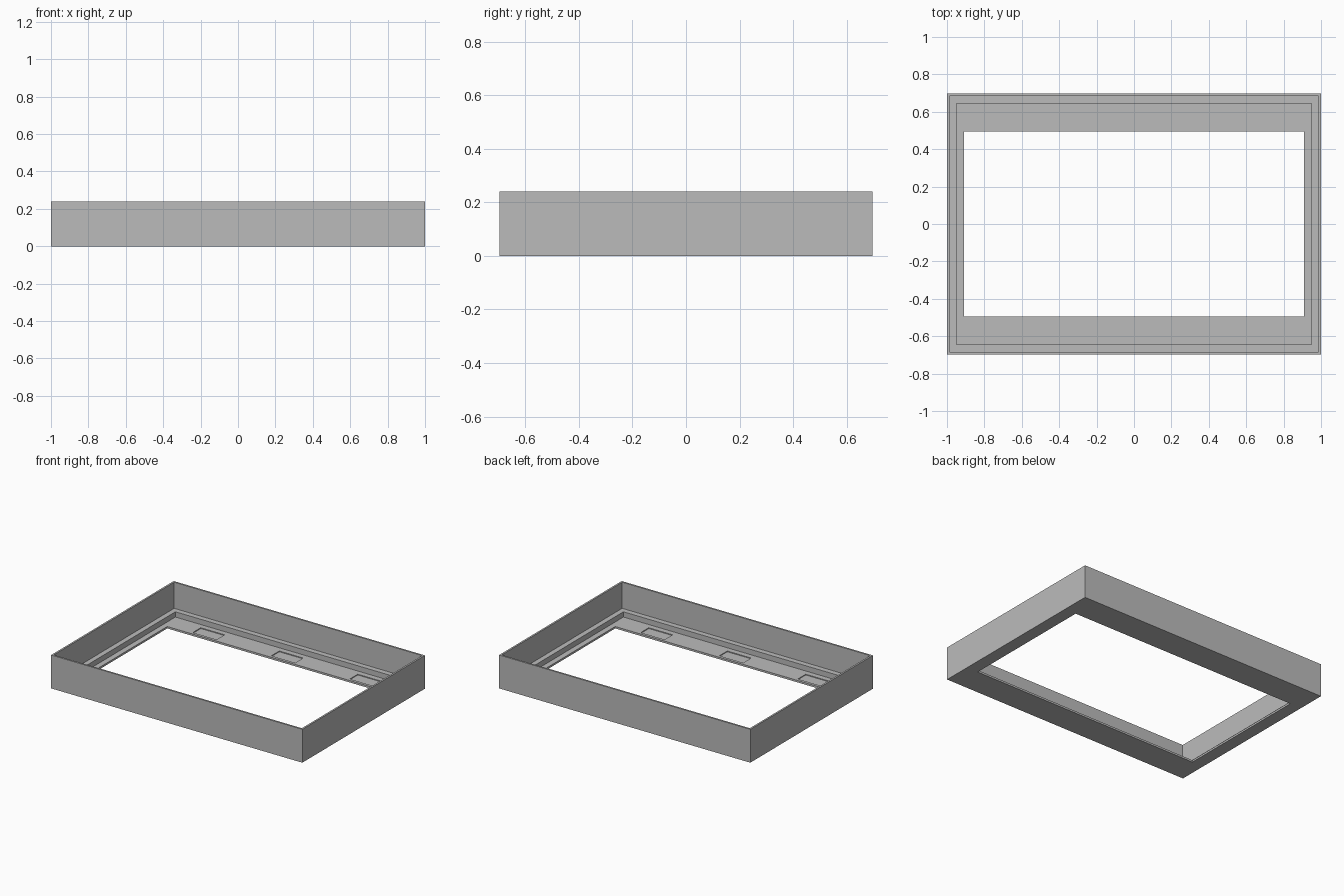
import bpy
import bmesh
from mathutils import Matrix

if "Cube" in bpy.data.objects:
    bpy.data.objects.remove(bpy.data.objects["Cube"])

grey = bpy.data.materials.new("mid grey")
grey.diffuse_color = (0.5, 0.5, 0.5, 1)
grey.use_nodes = True
grey.node_tree.nodes["Principled BSDF"].inputs["Base Color"].default_value = grey.diffuse_color


def add_object(name, bm):
    bmesh.ops.recalc_face_normals(bm, faces=bm.faces)
    mesh = bpy.data.meshes.new(name)
    bm.to_mesh(mesh)
    bm.free()
    mesh.materials.append(grey)
    obj = bpy.data.objects.new(name, mesh)
    bpy.context.collection.objects.link(obj)
    return obj


# Stepped frame: rectangular rings (half width, half depth, height) bridged in order
FLOOR = 0.014
rings = [
    (1.0, 0.697, 0.0),       # outer wall foot
    (1.0, 0.697, 0.24),      # outer rim
    (0.987, 0.684, 0.24),    # inner rim
    (0.987, 0.684, 0.052),   # ledge, outer edge
    (0.95, 0.645, 0.052),    # ledge, inner edge
    (0.95, 0.645, FLOOR),    # floor, outer edge
    (0.91, 0.495, FLOOR),    # opening, top
    (0.91, 0.495, 0.0),      # opening, bottom
]
bm = bmesh.new()
loops = [[bm.verts.new((sx * hx, sy * hy, z))
          for sx, sy in ((-1, -1), (1, -1), (1, 1), (-1, 1))]
         for hx, hy, z in rings]
for i, a in enumerate(loops):
    b = loops[(i + 1) % len(loops)]
    for j in range(4):
        k = (j + 1) % 4
        bm.faces.new((a[j], a[k], b[k], b[j]))
frame = add_object("stepped_frame", bm)

# Shallow rectangular pockets, three along each long side of the floor
bm = bmesh.new()
for x in (-0.625, 0, 0.625):
    for y in (-0.56, 0.56):
        bmesh.ops.create_cube(bm, size=1, matrix=Matrix.Translation((x, y, FLOOR + 0.004))
                              @ Matrix.Diagonal((0.19, 0.09, 0.02, 1)))
cutter = add_object("pocket_cutter", bm)
cutter.hide_render = True
cutter.display_type = 'WIRE'

cut = frame.modifiers.new("pockets", 'BOOLEAN')
cut.operation = 'DIFFERENCE'
cut.solver = 'EXACT'
cut.object = cutter
